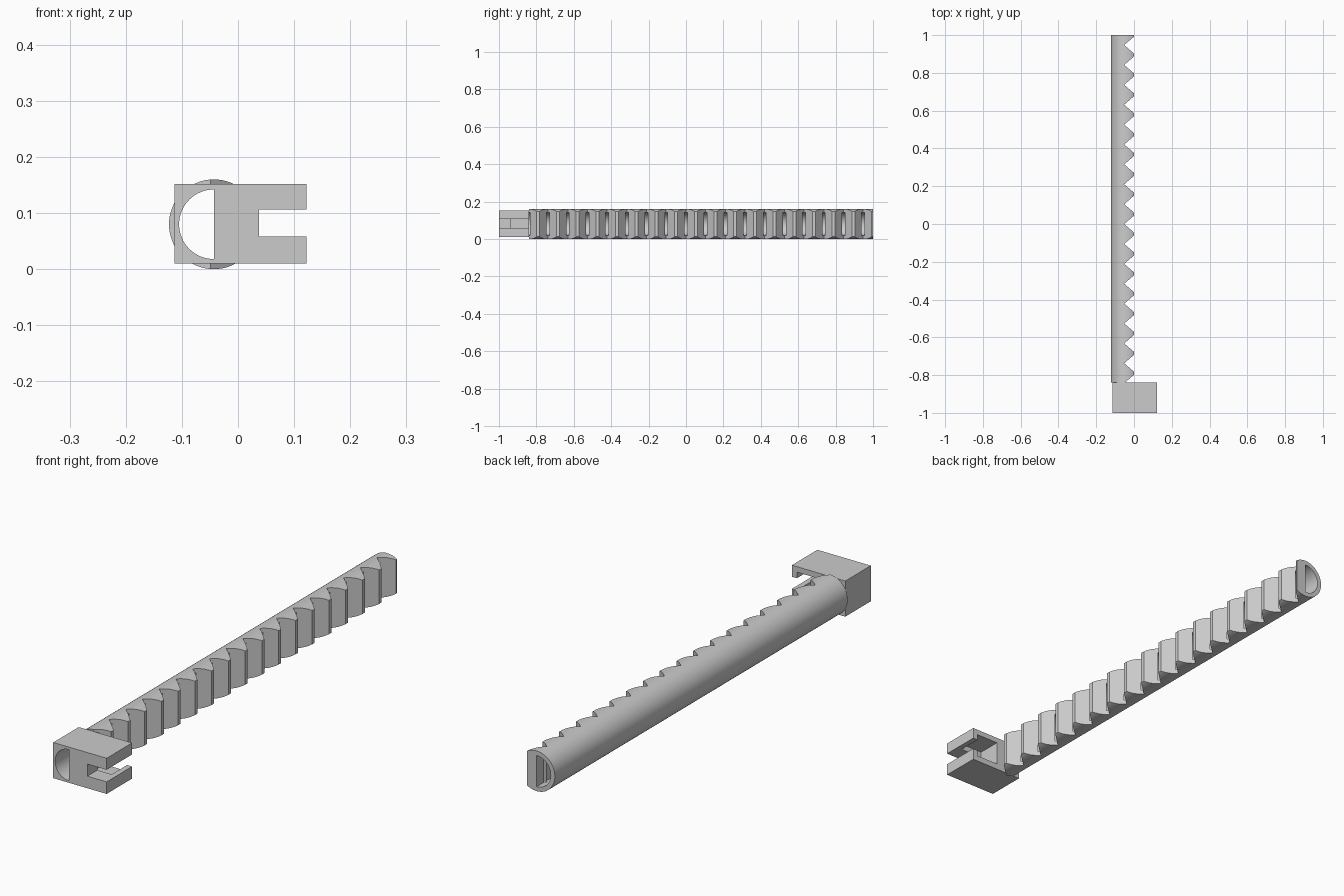
import bpy, bmesh, math
from mathutils import Vector

cube = bpy.data.objects.get("Cube")
if cube:
    bpy.data.objects.remove(cube, do_unlink=True)

# Shared dimensions
AXIS_X, AXIS_Z = -0.043, 0.08
OUTER_R, BORE_R = 0.08, 0.062
BACK, FRONT, JOINT = 1.0, -1.0, -0.84
PITCH, TIP_HALF, VALLEY_X = 0.1053, 0.008, -0.052

grey = bpy.data.materials.new("plain grey")
grey.use_nodes = True
grey.diffuse_color = (0.6, 0.6, 0.6, 1)
grey.node_tree.nodes["Principled BSDF"].inputs["Base Color"].default_value = (0.6, 0.6, 0.6, 1)


def prism(name, points, offset):
    """Extrude a closed outline of 3D points along an offset."""
    bm = bmesh.new()
    face = bm.faces.new([bm.verts.new(p) for p in points])
    moved = bmesh.ops.extrude_face_region(bm, geom=[face])["geom"]
    verts = [g for g in moved if isinstance(g, bmesh.types.BMVert)]
    bmesh.ops.translate(bm, verts=verts, vec=Vector(offset))
    bmesh.ops.recalc_face_normals(bm, faces=bm.faces)
    mesh = bpy.data.meshes.new(name)
    bm.to_mesh(mesh)
    bm.free()
    mesh.materials.append(grey)
    obj = bpy.data.objects.new(name, mesh)
    bpy.context.collection.objects.link(obj)
    return obj


def box(name, x0, x1, y0, y1, z0, z1):
    outline = [(x0, y0, z0), (x1, y0, z0), (x1, y0, z1), (x0, y0, z1)]
    return prism(name, outline, (0, y1 - y0, 0))


def arc(radius, start, end, steps, y):
    """Points on a circle about the tube axis."""
    angles = [start + (end - start) * i / steps for i in range(steps + 1)]
    return [(AXIS_X + radius * math.cos(a), y, AXIS_Z + radius * math.sin(a)) for a in angles]


def cut(obj, cutter):
    mod = obj.modifiers.new("cut", 'BOOLEAN')
    mod.operation, mod.solver, mod.object = 'DIFFERENCE', 'EXACT', cutter
    bpy.ops.object.select_all(action='DESELECT')
    bpy.context.view_layer.objects.active = obj
    obj.select_set(True)
    bpy.ops.object.modifier_apply(modifier=mod.name)
    bpy.data.objects.remove(cutter, do_unlink=True)


def half_bore(y0, y1):
    outline = arc(BORE_R, math.pi / 2, 3 * math.pi / 2, 32, y0)
    return prism("bore_cutter", outline, (0, y1 - y0, 0))


# Toothed tube: round bar with a half-round bore and notches along its flat side
tube = prism("toothed_tube", arc(OUTER_R, 0, 2 * math.pi, 64, JOINT)[:-1], (0, BACK - JOINT, 0))
cut(tube, half_bore(JOINT - 0.05, BACK + 0.05))

outline = [(0.1, BACK + 0.05, -0.05), (0, BACK + 0.05, -0.05)]
for i in range(18):
    tip = BACK - i * PITCH
    if i:
        outline.append((0, tip + TIP_HALF, -0.05))
    outline += [(0, tip - TIP_HALF, -0.05), (VALLEY_X, tip - PITCH / 2, -0.05)]
outline += [(VALLEY_X, JOINT - 0.03, -0.05), (0.1, JOINT - 0.03, -0.05)]
cut(tube, prism("tooth_cutter", outline, (0, 0, 0.3)))

# Forked head block: bore, side slot and a wider pocket behind the slot
head = box("forked_head", -0.113, 0.122, FRONT, JOINT, 0.01, 0.152)
cut(head, half_bore(FRONT - 0.05, JOINT + 0.05))
cut(head, box("slot_cutter", 0.037, 0.2, FRONT - 0.05, JOINT + 0.05, 0.058, 0.106))
cut(head, box("pocket_cutter", 0.0, 0.1, -0.937, JOINT + 0.05, 0.034, 0.13))

# Smooth round walls, keep sharp edges
for obj in (tube, head):
    bpy.ops.object.select_all(action='DESELECT')
    bpy.context.view_layer.objects.active = obj
    obj.select_set(True)
    bpy.ops.object.shade_smooth_by_angle(angle=math.radians(25))
